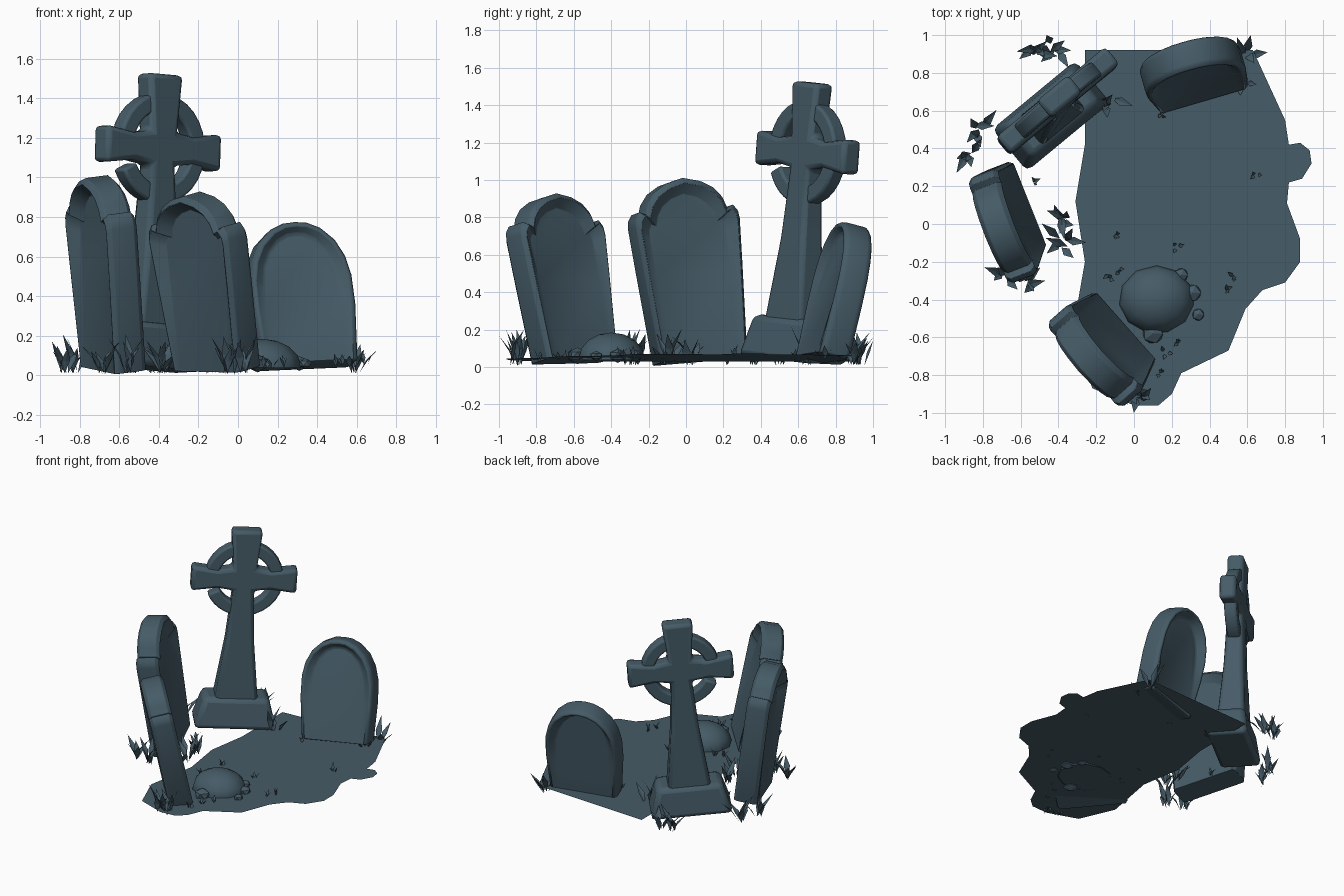
import bpy, bmesh, math, random
from mathutils import Matrix, Vector

if "Cube" in bpy.data.objects:
    bpy.data.objects.remove(bpy.data.objects["Cube"])
random.seed(4)

slate = bpy.data.materials.new("dark slate")
slate.use_nodes = True
COLOUR = (0.06, 0.105, 0.135, 1)
slate.diffuse_color = COLOUR
slate.node_tree.nodes["Principled BSDF"].inputs["Base Color"].default_value = COLOUR


def finish(bm, name, matrix=Matrix(), bevel=0, angle=45):
    """Turn a bmesh into a named, shaded object."""
    bmesh.ops.recalc_face_normals(bm, faces=bm.faces)
    mesh = bpy.data.meshes.new(name)
    bm.to_mesh(mesh)
    bm.free()
    mesh.materials.append(slate)
    ob = bpy.data.objects.new(name, mesh)
    ob.matrix_world = matrix
    bpy.context.collection.objects.link(ob)
    if bevel:
        mod = ob.modifiers.new("rounded edges", "BEVEL")
        mod.width, mod.segments, mod.angle_limit = bevel, 2, math.radians(35)
    if angle:
        bpy.ops.object.select_all(action="DESELECT")
        ob.select_set(True)
        bpy.context.view_layer.objects.active = ob
        bpy.ops.object.shade_smooth_by_angle(angle=math.radians(angle))
    return ob


def pose(x, y, z, facing, lean, roll):
    """Stand a part on a point, facing a direction, leaning back and sideways."""
    turn = math.atan2(facing[0], -facing[1])
    return (Matrix.Translation((x, y, z)) @ Matrix.Rotation(turn, 4, "Z")
            @ Matrix.Rotation(math.radians(-lean), 4, "X")
            @ Matrix.Rotation(math.radians(roll), 4, "Y"))


def slab(half, depth):
    """Mirror a half outline and give it thickness; depth is a function of z."""
    outline = half + [(-x, z) for x, z in reversed(half) if x > 0]
    bm = bmesh.new()
    front = [bm.verts.new((x, -depth(z), z)) for x, z in outline]
    back = [bm.verts.new((x, depth(z), z)) for x, z in outline]
    caps = [bm.faces.new(front), bm.faces.new(back[::-1])]
    for i in range(len(outline)):
        j = (i + 1) % len(outline)
        bm.faces.new((front[i], back[i], back[j], front[j]))
    return bm, caps


def gravestone(name, half, thick, matrix):
    """Arched stone with a rounded rim and a recessed panel on both faces."""
    bm, caps = slab(half, lambda z: thick / 2 - .025)
    top = half[-1][1]
    for cap, sign, sink in zip(caps, (-1, 1), (.045, .065)):
        rim = bmesh.ops.extrude_discrete_faces(bm, faces=[cap])["faces"][0]
        for v in rim.verts:
            v.co = Vector((v.co.x * .93, v.co.y + sign * .025, v.co.z * .97))
        panel = bmesh.ops.extrude_discrete_faces(bm, faces=[rim])["faces"][0]
        for v in panel.verts:
            v.co = Vector((v.co.x * .8, v.co.y - sign * sink * min(1, v.co.z / top * 1.3),
                           v.co.z * .93 + .012))
    return finish(bm, name, matrix, 0.012)


# Gravestones
shouldered = [(.25, 0), (.285, .5), (.3, .74), (.295, .78), (.27, .815), (.235, .8),
              (.215, .86), (.17, .915), (.1, .955), (0, .98)]
arched = [(.25, 0), (.272, .3), (.268, .45), (.245, .55), (.2, .635), (.13, .7),
          (.06, .73), (0, .735)]
gravestone("front_gravestone", [(x, z * .92) for x, z in shouldered], .17,
           pose(-.105, -.595, .035, (.75, .66), 12, -1))
gravestone("left_gravestone", shouldered, .17,
           pose(-.63, .075, .035, (.93, .36), 7, -4.5))
gravestone("back_gravestone", arched, .17,
           pose(.35, .73, .05, (.27, -.96), 14, -2.5))

# Cross: shaft and head, plinth, broken ring
cross_pose = pose(-.44, .57, .035, (.64, -.77), 2, 4)
cross = [(.16, .15), (.1, .65), (.075, 1.03), (.19, 1.045), (.375, 1.02),
         (.375, 1.21), (.19, 1.185), (.085, 1.2), (.11, 1.49)]
bm, _ = slab(cross, lambda z: max(.06, .11 - .06 * z))
finish(bm, "cross", cross_pose, 0.025)

bm = bmesh.new()
bmesh.ops.create_cube(bm, size=1)
for v in bm.verts:
    up = v.co.z > 0
    v.co = Vector((v.co.x * (.46 if up else .59), v.co.y * (.23 if up else .3),
                   .23 if up else 0))
finish(bm, "cross_plinth", cross_pose, 0.035)

bm = bmesh.new()
for start, end in ((8, 82), (96, 168), (206, 262), (278, 352)):
    rows = []
    for i in range(7):
        a = math.radians(start + (end - start) * i / 6)
        rows.append([bm.verts.new((r * math.cos(a), y, 1.115 + r * math.sin(a)))
                     for r, y in ((.19, -.045), (.28, -.045), (.28, .045), (.19, .045))])
    for a, b in zip(rows, rows[1:]):
        for k in range(4):
            bm.faces.new((a[k], a[(k + 1) % 4], b[(k + 1) % 4], b[k]))
    bm.faces.new(rows[0])
    bm.faces.new(rows[-1][::-1])
finish(bm, "cross_ring", cross_pose, 0.014)


# Ground sheet, rising slightly to one side
def ground_z(x):
    return 0.04 + 0.035 * x


edge = [(-.26, .92), (.63, .92), (.8, .55), (.82, .42), (.88, .43), (.93, .39),
        (.94, .32), (.89, .24), (.82, .22), (.81, .11), (.88, -.08), (.88, -.2),
        (.8, -.31), (.68, -.35), (.59, -.45), (.5, -.67), (.25, -.79), (.2, -.9),
        (.13, -.96), (0, -.96), (-.22, -.87), (-.33, -.6), (-.26, -.2), (-.31, .12),
        (-.26, .42)]
bm = bmesh.new()
bm.faces.new([bm.verts.new((x, y, ground_z(x))) for x, y in edge])
bmesh.ops.triangulate(bm, faces=bm.faces)
finish(bm, "ground", angle=0)

# Mound and pebbles
bm = bmesh.new()
bmesh.ops.create_uvsphere(bm, u_segments=11, v_segments=8, radius=1)
bmesh.ops.bisect_plane(bm, geom=bm.verts[:] + bm.edges[:] + bm.faces[:],
                       plane_co=(0, 0, -.05), plane_no=(0, 0, -1), clear_outer=True)
bmesh.ops.scale(bm, vec=(.2, .18, .14), verts=bm.verts)
finish(bm, "mound", Matrix.Translation((.12, -.4, .045)))
for i, (x, y, r) in enumerate([(.25, -.27, .04), (.31, -.365, .05),
                               (.34, -.48, .035), (.1, -.58, .06)]):
    bm = bmesh.new()
    bmesh.ops.create_icosphere(bm, subdivisions=1, radius=r)
    bmesh.ops.scale(bm, vec=(1, 1, .75), verts=bm.verts)
    finish(bm, f"pebble_{i + 1}", Matrix.Translation((x, y, .06)), angle=0)


# Grass: folded leaf blades splayed out of each tuft
def blade(bm, root, heading, tilt, length, width):
    out = Vector((math.cos(heading), math.sin(heading), 0))
    side = Vector((-out.y, out.x, 0)) * width
    rise = Vector((0, 0, 1))
    mid = root + (out * math.sin(tilt) + rise * math.cos(tilt)) * length * .5
    tip = mid + (out * math.sin(tilt + .3) + rise * math.cos(tilt + .3)) * length * .5
    crease = mid - rise * width * .4
    r, left, c, right, t = [bm.verts.new(p) for p in
                            (root, mid + side, crease, mid - side, tip)]
    for f in ((r, c, left), (r, right, c), (left, c, t), (c, right, t)):
        bm.faces.new(f)


def tuft(bm, x, y, count, length, width, spread, z):
    for k in range(count):
        heading = math.tau * k / count + random.uniform(-.4, .4)
        root = Vector((x + random.uniform(-spread, spread),
                       y + random.uniform(-spread, spread), z))
        blade(bm, root, heading, random.uniform(.1, .6),
              length * random.uniform(.65, 1.1), width)


bm = bmesh.new()
for x, y in [(-.88, .36), (-.83, .5), (-.52, .91), (-.42, .93), (-.38, .03), (-.37, -.1),
             (-.69, -.27), (-.56, -.31), (-.06, -.9), (.03, -.92), (.6, .89), (-.14, .64)]:
    tuft(bm, x, y, 6, .2, .023, .025, .01)
tuft(bm, .58, .74, 4, .1, .015, .02, .04)
blade(bm, Vector((-.02, -.9, 0)), -1, .2, .2, .022)
# Keep the outermost leaf tips within the plot
for v in bm.verts:
    v.co.x = max(v.co.x, -.94)
    v.co.y = max(-1, min(1, v.co.y))
finish(bm, "grass_tufts", angle=0)

bm = bmesh.new()
for x, y in [(.65, .25), (.52, -.29), (.49, -.35), (.22, -.13), (-.1, -.07), (-.13, -.28),
             (.17, -.69), (.14, -.78), (.22, -.62), (.15, .57), (-.53, .23), (-.08, -.24)]:
    tuft(bm, x, y, 3, .07, .011, .015, ground_z(x) - .01)
finish(bm, "grass_sprigs", angle=0)
